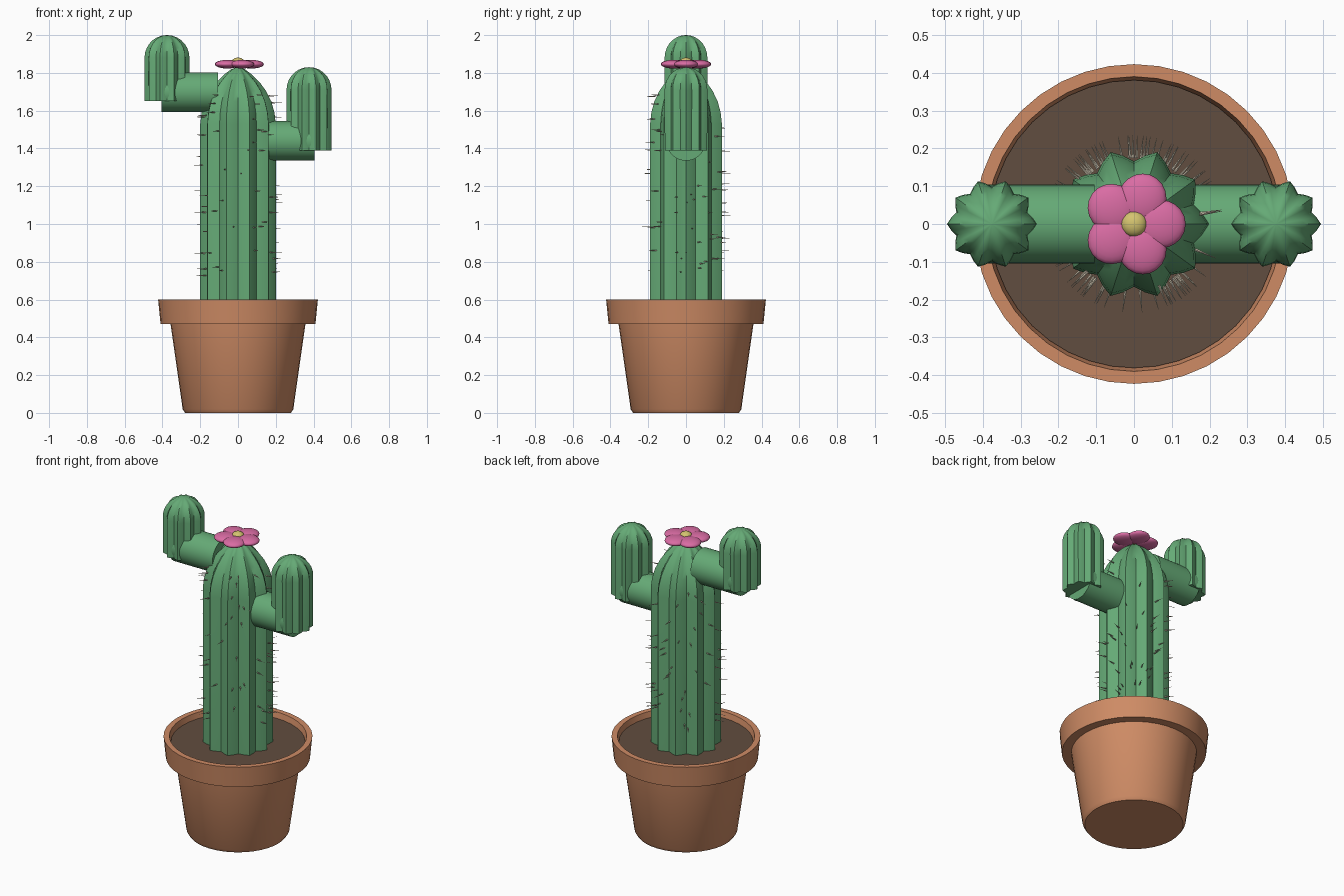
import bpy, bmesh, math, random
from mathutils import Matrix, Vector

cube = bpy.data.objects.get("Cube")
if cube:
    bpy.data.objects.remove(cube, do_unlink=True)
random.seed(7)


def material(name, r, g, b):
    m = bpy.data.materials.new(name)
    m.use_nodes = True
    m.diffuse_color = (r, g, b, 1)
    m.node_tree.nodes["Principled BSDF"].inputs["Base Color"].default_value = (r, g, b, 1)
    return m


GREEN = material("cactus green", .13, .40, .18)
CLAY = material("terracotta", .62, .26, .13)
SOIL = material("soil brown", .12, .075, .05)
PINK = material("petal pink", .70, .15, .37)
YELLOW = material("flower yellow", .66, .55, .16)
SPINE = material("spine cream", .65, .58, .45)


def finish(bm, name, mat, angle=35):
    bmesh.ops.recalc_face_normals(bm, faces=bm.faces)
    mesh = bpy.data.meshes.new(name)
    bm.to_mesh(mesh)
    bm.free()
    mesh.materials.append(mat)
    obj = bpy.data.objects.new(name, mesh)
    bpy.context.collection.objects.link(obj)
    bpy.ops.object.select_all(action="DESELECT")
    obj.select_set(True)
    bpy.context.view_layer.objects.active = obj
    bpy.ops.object.shade_smooth_by_angle(angle=math.radians(angle))
    return obj


def lathe(name, profile, mat, sides, ribs=0, depth=0, at=(0, 0), angle=35):
    """Stack rings of (radius, height); ribs flute the cross-section."""
    bm = bmesh.new()
    rings = []
    for radius, z in profile:
        ring = []
        for i in range(sides):
            a = math.tau * i / sides
            r = radius * (1 - depth * (1 - math.cos(ribs * a)) / 2)
            ring.append(bm.verts.new((at[0] + r * math.cos(a), at[1] + r * math.sin(a), z)))
        rings.append(ring)
    for low, high in zip(rings, rings[1:]):
        for i in range(sides):
            j = (i + 1) % sides
            bm.faces.new((low[i], low[j], high[j], high[i]))
    bm.faces.new(rings[0])
    bm.faces.new(rings[-1])
    bmesh.ops.remove_doubles(bm, verts=bm.verts, dist=.0001)
    return finish(bm, name, mat, angle)


# Pot with a thick collar, and the soil inside it
lathe("pot", [(.28, 0), (.293, .02), (.357, .47), (.41, .47), (.423, .6),
              (.39, .6), (.38, .55)], CLAY, 40)
lathe("soil", [(.38, .54), (.381, .565)], SOIL, 40)

# Fluted trunk with a tapering crown
lathe("trunk", [(.2, .55), (.2, 1.53), (.193, 1.59), (.176, 1.65), (.148, 1.705),
                (.115, 1.75), (.075, 1.79), (.035, 1.82), (.002, 1.832)],
      GREEN, 40, ribs=10, depth=.17, angle=50)


# Each arm: a round branch and an upright fluted tip
def arm(side, branch_z, base_z, shoulder_z, top_z):
    label = "left" if side > 0 else "right"
    bm = bmesh.new()
    place = Matrix.Translation((side * .255, 0, branch_z)) @ Matrix.Rotation(math.pi / 2, 4, "Y")
    bmesh.ops.create_cone(bm, cap_ends=True, segments=32, radius1=.105, radius2=.105,
                          depth=.3, matrix=place)
    finish(bm, label + "_branch", GREEN)
    profile = [(.118, base_z)]
    for k in range(8):
        t = k / 7 * math.pi / 2
        profile.append((.118 * math.cos(t) + .001,
                        shoulder_z + (top_z - shoulder_z) * math.sin(t)))
    lathe(label + "_arm", profile, GREEN, 40, ribs=10, depth=.17,
          at=(side * .376, 0), angle=50)


arm(1, 1.44, 1.39, 1.71, 1.83)
arm(-1, 1.698, 1.65, 1.88, 2.0)

# Flower: five flattened petals around a button
for k in range(5):
    bm = bmesh.new()
    turn = Matrix.Rotation(math.tau * k / 5, 4, "Z")
    place = (Matrix.Translation((0, 0, 1.846)) @ turn @ Matrix.Translation((.07, 0, 0))
             @ Matrix.Diagonal((.067, .064, .023, 1)))
    bmesh.ops.create_uvsphere(bm, u_segments=20, v_segments=12, radius=1, matrix=place)
    finish(bm, "petal_%d" % (k + 1), PINK, 60)
bm = bmesh.new()
bmesh.ops.create_uvsphere(bm, u_segments=20, v_segments=12, radius=1,
                          matrix=Matrix.Translation((0, 0, 1.857))
                          @ Matrix.Diagonal((.034, .034, .024, 1)))
finish(bm, "flower_centre", YELLOW, 60)

# Fine spines scattered around the trunk
bm = bmesh.new()
for k in range(100):
    a = random.uniform(0, math.tau)
    out = Vector((math.cos(a), math.sin(a), 0))
    spot = out * .205 + Vector((0, 0, random.uniform(.7, 1.69)))
    place = Matrix.Translation(spot) @ out.to_track_quat("Z", "Y").to_matrix().to_4x4()
    bmesh.ops.create_cone(bm, cap_ends=True, segments=5, radius1=.004, radius2=.0005,
                          depth=.06, matrix=place)
finish(bm, "spines", SPINE)
